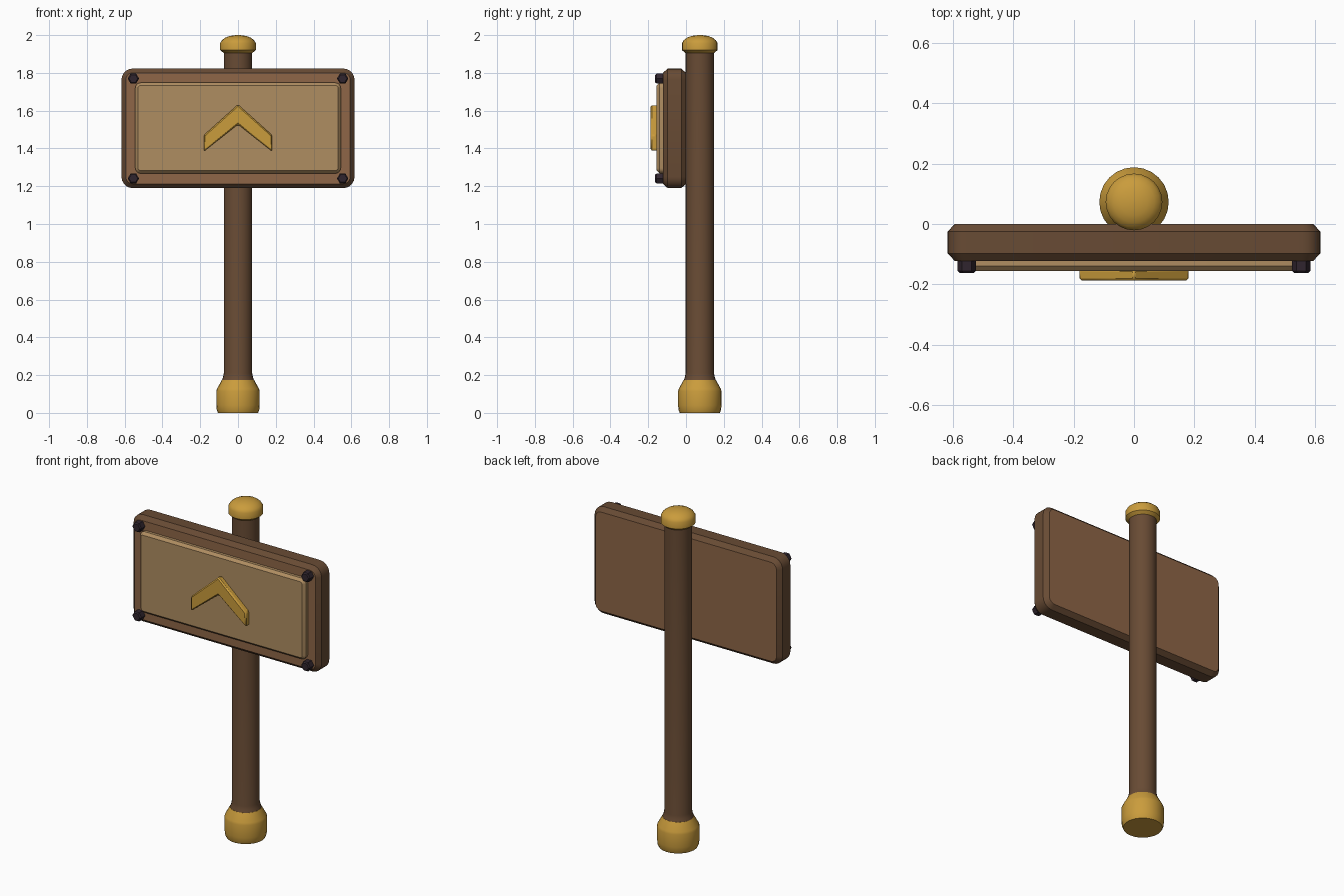
import bpy, bmesh, math
from mathutils import Vector

if "Cube" in bpy.data.objects:
    bpy.data.objects.remove(bpy.data.objects["Cube"])


def material(name, rgb):
    lin = [(c / 255 / 12.92) if c / 255 <= 0.04045 else ((c / 255 + 0.055) / 1.055) ** 2.4 for c in rgb]
    m = bpy.data.materials.new(name)
    m.diffuse_color = (*lin, 1)
    m.use_nodes = True
    m.node_tree.nodes["Principled BSDF"].inputs["Base Color"].default_value = m.diffuse_color
    return m


DARK = material("dark_wood", (104, 75, 52))
FRAME = material("frame_wood", (142, 102, 71))
PANEL = material("pale_wood", (175, 141, 97))
GOLD = material("gold", (202, 156, 60))
IRON = material("dark_iron", (48, 37, 46))


def loft(name, rings, mats, angle=30, face_rule=None):
    """Skin a stack of equal-sized point rings and cap both ends."""
    bm = bmesh.new()
    loops = [[bm.verts.new(p) for p in ring] for ring in rings]
    n = len(loops[0])
    for a, b in zip(loops, loops[1:]):
        for i in range(n):
            bm.faces.new((a[i], a[(i + 1) % n], b[(i + 1) % n], b[i]))
    bm.faces.new(loops[0])
    bm.faces.new(loops[-1])
    bmesh.ops.recalc_face_normals(bm, faces=bm.faces)
    if face_rule:
        for f in bm.faces:
            f.material_index = face_rule(f)
    me = bpy.data.meshes.new(name)
    bm.to_mesh(me)
    bm.free()
    ob = bpy.data.objects.new(name, me)
    bpy.context.collection.objects.link(ob)
    for m in mats:
        me.materials.append(m)
    bpy.ops.object.select_all(action='DESELECT')
    ob.select_set(True)
    bpy.context.view_layer.objects.active = ob
    bpy.ops.object.shade_smooth_by_angle(angle=math.radians(angle))
    return ob


def lathe(name, profile, mat, sides=24, centre=(0, 0.073)):
    """Turned part about a vertical axis; profile is (radius, z)."""
    rings = [[(centre[0] + r * math.cos(math.tau * i / sides),
               centre[1] + r * math.sin(math.tau * i / sides), z) for i in range(sides)]
             for r, z in profile]
    return loft(name, rings, [mat], 35)


def plate(name, half_w, z0, z1, radius, sections, mats, rule=None):
    """Rounded rectangle facing -y; sections are (y, inset)."""
    rings = []
    zc, half_h = (z0 + z1) / 2, (z1 - z0) / 2
    for y, inset in sections:
        ring = []
        for k, (sx, sz) in enumerate(((1, 1), (-1, 1), (-1, -1), (1, -1))):
            for j in range(6):
                a = math.pi / 2 * (k + j / 5)
                r = radius - inset
                ring.append((sx * (half_w - radius) + r * math.cos(a), y,
                             zc + sz * (half_h - radius) + r * math.sin(a)))
        rings.append(ring)
    return loft(name, rings, mats, 30, rule)


# Post with its flared foot, gold base and domed cap
lathe("post", [(0.086, 0.17), (0.079, 0.19), (0.075, 0.21), (0.075, 1.915)], DARK)
lathe("post_base", [(0.106, 0), (0.112, 0.015), (0.115, 0.04), (0.115, 0.115),
                    (0.111, 0.128), (0.085, 0.175)], GOLD)
lathe("post_cap", [(0.075, 1.905), (0.094, 1.92), (0.094, 1.958), (0.085, 1.973),
                   (0.068, 1.986), (0.045, 1.995), (0.02, 1.999), (0.004, 2.0)], GOLD)

# Sign board: dark rim with lighter flat front and back
plate("sign_board", 0.617, 1.19, 1.823, 0.06,
      [(0, 0.023), (-0.025, 0), (-0.097, 0), (-0.122, 0.023)], [DARK, FRAME],
      lambda f: 1 if abs(f.normal.y) > 0.95 else 0)

# Raised inner panel
plate("sign_panel", 0.544, 1.268, 1.748, 0.028,
      [(-0.115, 0), (-0.139, 0), (-0.155, 0.015)], [PANEL])

# Chevron emblem
outline = [(0, 1.632), (-0.181, 1.47), (-0.181, 1.384), (0, 1.527), (0.181, 1.384), (0.181, 1.47)]
chevron = loft("chevron", [[(x, y, z) for x, z in outline] for y in (-0.15, -0.187)], [GOLD])
bevel = chevron.modifiers.new("bevel", 'BEVEL')
bevel.width = 0.007
bevel.segments = 1

# Hexagonal corner bolts
for sx, side in ((-1, "left"), (1, "right")):
    for z, level in ((1.241, "lower"), (1.77, "upper")):
        rings = [[(sx * 0.554 + r * math.cos(math.tau * i / 6), y, z + r * math.sin(math.tau * i / 6))
                  for i in range(6)]
                 for y, r in ((-0.115, 0.03), (-0.156, 0.03), (-0.163, 0.023))]
        loft("bolt_" + level + "_" + side, rings, [IRON])
